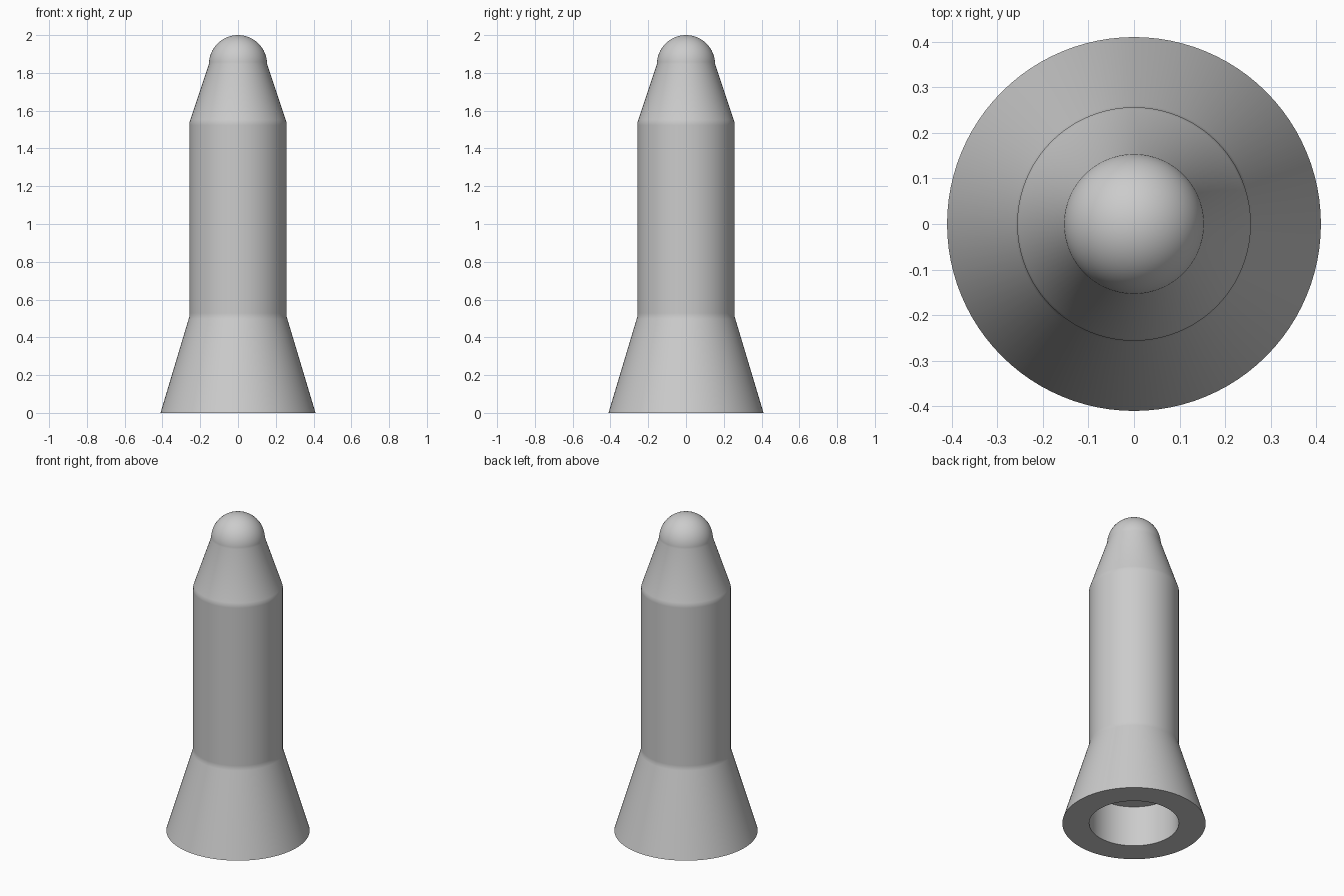
import bpy
import bmesh
from math import sin, cos, pi, radians
from mathutils import Vector

cube = bpy.data.objects.get("Cube")
if cube:
    bpy.data.objects.remove(cube, do_unlink=True)

SEGMENTS = 96
UNIT = 2 / 7.8            # body radius
BASE_R, TIP_R = 1.6 * UNIT, 0.6 * UNIT
FLARE_Z, SHOULDER_Z = 2 * UNIT, 6 * UNIT
TIP_Z = 2 - TIP_R
SOFT = 0.015              # width of the soft blend beside each joint

grey = bpy.data.materials.new("plain_grey")
grey.use_nodes = True
grey.diffuse_color = (0.6, 0.6, 0.6, 1)
grey.node_tree.nodes["Principled BSDF"].inputs["Base Color"].default_value = (0.6, 0.6, 0.6, 1)


def lathe(name, profile):
    """Turn a profile of (radius, height) points around the z axis."""
    bm = bmesh.new()
    verts = [bm.verts.new((r, 0, z)) for r, z in profile]
    edges = [bm.edges.new(pair) for pair in zip(verts, verts[1:])]
    bmesh.ops.spin(bm, geom=verts + edges, cent=(0, 0, 0), axis=(0, 0, 1),
                   angle=2 * pi, steps=SEGMENTS, use_duplicate=False)
    bmesh.ops.remove_doubles(bm, verts=bm.verts, dist=1e-5)
    bmesh.ops.recalc_face_normals(bm, faces=bm.faces)
    mesh = bpy.data.meshes.new(name)
    bm.to_mesh(mesh)
    bm.free()
    mesh.materials.append(grey)
    obj = bpy.data.objects.new(name, mesh)
    bpy.context.collection.objects.link(obj)
    bpy.ops.object.select_all(action='DESELECT')
    obj.select_set(True)
    bpy.context.view_layer.objects.active = obj
    bpy.ops.object.shade_smooth_by_angle(angle=radians(30))
    return obj


def with_support(points):
    """Add a support point on either side of each inner joint."""
    pts = [Vector(p) for p in points]
    out = [pts[0]]
    for before, joint, after in zip(pts, pts[1:], pts[2:]):
        out += [joint + (before - joint).normalized() * SOFT, joint,
                joint + (after - joint).normalized() * SOFT]
    return out + [pts[-1]]


# Blind bore in the underside, then the flat base ring
bore = [(0, UNIT), (UNIT, UNIT), (UNIT, 0)]

# Flared foot, straight shaft and tapered shoulder
wall = with_support([(BASE_R, 0), (UNIT, FLARE_Z), (UNIT, SHOULDER_Z), (TIP_R, TIP_Z)])

# Rounded tip
RINGS = 20
tip = [(TIP_R * cos(a), TIP_Z + TIP_R * sin(a))
       for a in (pi / 2 * i / RINGS for i in range(1, RINGS))] + [(0, 2)]

lathe("locating_pin", bore + [tuple(p) for p in wall] + tip)
